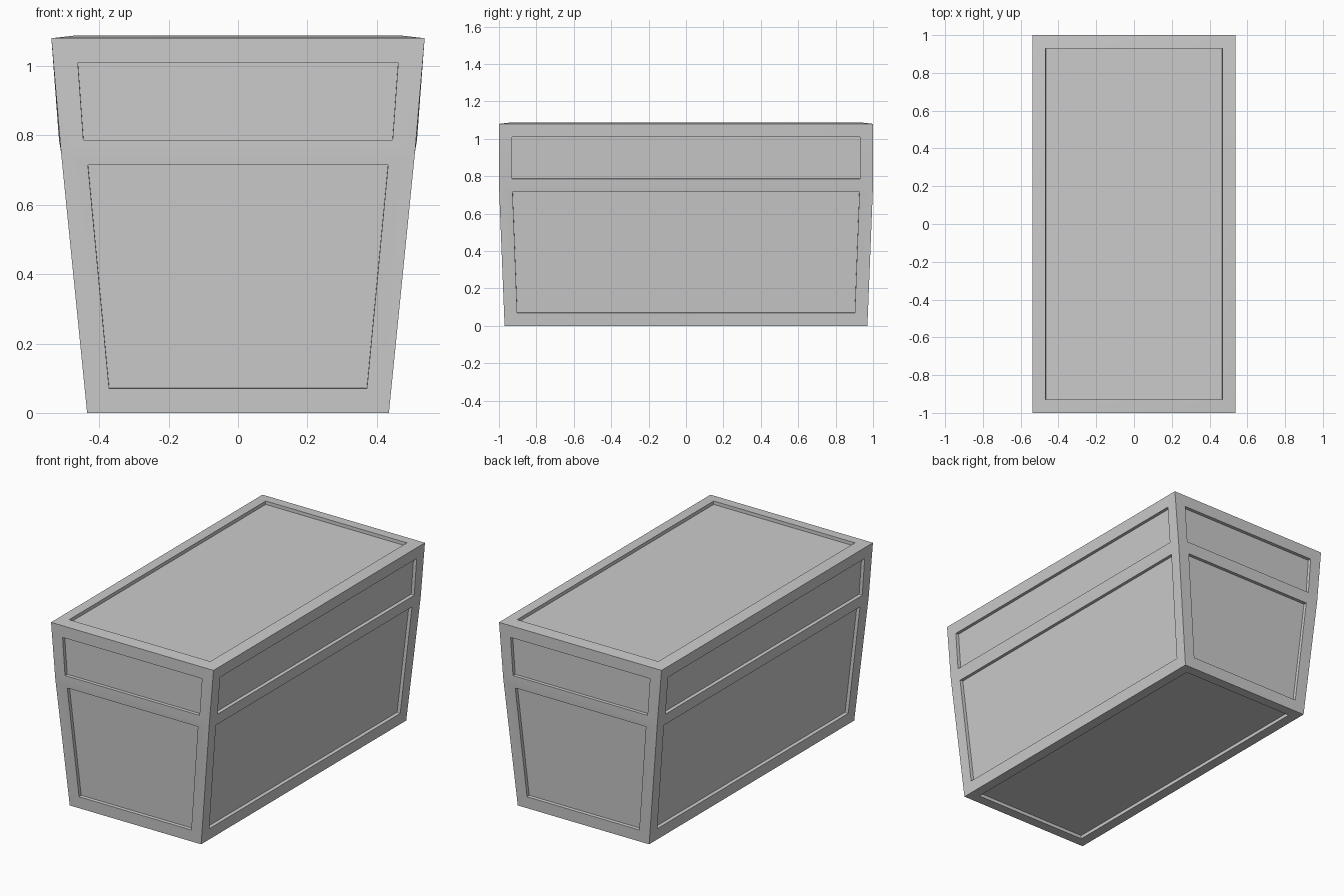
import bpy
import bmesh

cube = bpy.data.objects.get("Cube")
if cube:
    bpy.data.objects.remove(cube, do_unlink=True)

# Plain grey body colour
GREY = (0.6, 0.6, 0.6, 1.0)
mat = bpy.data.materials.new("plain grey")
mat.use_nodes = True
mat.diffuse_color = GREY
mat.node_tree.nodes["Principled BSDF"].inputs["Base Color"].default_value = GREY

# Tapered shell: half width, half depth, height of each ring
RINGS = [(0.435, 0.97, 0.0), (0.51, 1.0, 0.75), (0.538, 1.0, 1.08)]
CORNERS = [(-1, -1), (1, -1), (1, 1), (-1, 1)]
FRAME = 0.07
RECESS = 0.02
CROWN = 0.008

bm = bmesh.new()
rings = [[bm.verts.new((sx * w, sy * d, z)) for sx, sy in CORNERS]
         for w, d, z in RINGS]
bm.faces.new(rings[0][::-1])
top = bm.faces.new(rings[-1])
for low, high in zip(rings, rings[1:]):
    for i in range(4):
        j = (i + 1) % 4
        bm.faces.new((low[i], low[j], high[j], high[i]))
bm.normal_update()


def sink_panel(face, frame, depth):
    """Frame one face, then drop its panel straight inwards."""
    normal = face.normal.copy()
    bmesh.ops.inset_individual(bm, faces=[face], thickness=frame,
                               use_even_offset=True)
    bmesh.ops.inset_individual(bm, faces=[face], thickness=0.0005,
                               use_even_offset=True)
    bmesh.ops.translate(bm, verts=face.verts, vec=-normal * depth)


# Sunken panels; the side rails share the middle edge, so half width there
for face in list(bm.faces):
    if face is top:
        continue
    if abs(face.normal.z) > 0.9:
        sink_panel(face, 0.06, RECESS)
        continue
    sink_panel(face, FRAME, RECESS)

    # Narrow the rail either side of the middle edge
    centre = face.calc_center_median().z
    mid = RINGS[1][2]
    for v in face.verts:
        for ring in [v] + [e.other_vert(v) for e in v.link_edges
                           if e not in face.edges]:
            if abs(ring.co.z - mid) < 0.09:
                ring.co.z += 0.034 if centre < mid else -0.034

# Top rim rises gently towards its sunken panel
bmesh.ops.inset_individual(bm, faces=[top], thickness=FRAME, use_even_offset=True)
bmesh.ops.translate(bm, verts=top.verts, vec=(0, 0, CROWN))
bm.normal_update()
sink_panel(top, 0.0005, RECESS)

bm.normal_update()
mesh = bpy.data.meshes.new("panelled_chest")
bm.to_mesh(mesh)
bm.free()
chest = bpy.data.objects.new("panelled_chest", mesh)
bpy.context.collection.objects.link(chest)
mesh.materials.append(mat)

# Soft middle edge, sharp panel and box edges
bpy.ops.object.select_all(action="DESELECT")
chest.select_set(True)
bpy.context.view_layer.objects.active = chest
bpy.ops.object.shade_smooth_by_angle()
